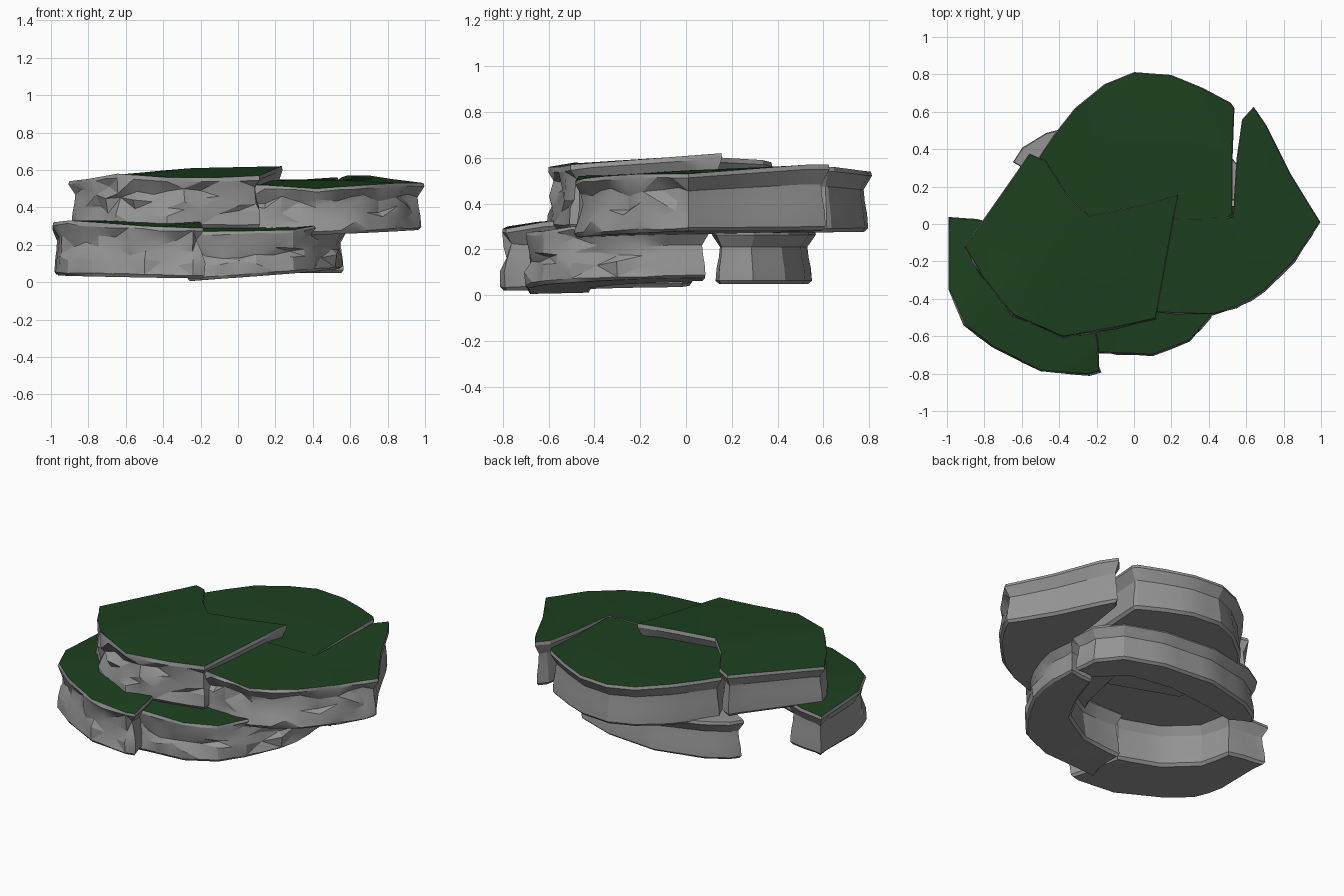
import bpy, bmesh, random
from mathutils import Vector

if "Cube" in bpy.data.objects:
    bpy.data.objects.remove(bpy.data.objects["Cube"])

random.seed(7)
grass = bpy.data.materials.new("grass")
grass.diffuse_color = (0.012, 0.052, 0.014, 1)
grass.use_nodes = True
grass.node_tree.nodes["Principled BSDF"].inputs["Base Color"].default_value = grass.diffuse_color
rock = bpy.data.materials.new("rock")
rock.diffuse_color = (0.3, 0.3, 0.3, 1)
rock.use_nodes = True
rock.node_tree.nodes["Principled BSDF"].inputs["Base Color"].default_value = rock.diffuse_color

# wall section: (height fraction, inset, inset on the front, roughness)
SECTION = [(0.0, 0.035, 0.015, 0.0), (0.06, 0.02, 0.0, 0.15), (0.3, 0.025, 0.005, 0.7),
           (0.5, 0.035, 0.015, 1.0), (0.7, 0.04, 0.025, 1.0), (0.93, 0.003, 0.003, 0.2),
           (1.0, 0.008, 0.01, 0.0)]


def resample(pts, step=0.1):
    """Split long outline edges so the walls get enough facets."""
    out = []
    for a, b in zip(pts, pts[1:] + pts[:1]):
        a, b = Vector(a), Vector(b)
        n = max(1, round((b - a).xy.length / step))
        out += [a.lerp(b, i / n) for i in range(n)]
    return out


def slab(name, outline, bottom, grassy=True, rough=0.03):
    """Rock slab: anticlockwise outline (x, y, top z), bottom plane (z, dx, dy)."""
    pts = resample(outline)
    n = len(pts)
    normals = []
    for i in range(n):
        e1 = (pts[i] - pts[i - 1]).xy.normalized()
        e2 = (pts[(i + 1) % n] - pts[i]).xy.normalized()
        t = e1 + e2
        normals.append(Vector((t.y, -t.x)).normalized())
    bm = bmesh.new()
    rings = []
    for f, inset, front_inset, amount in SECTION:
        ring = []
        for p, nrm in zip(pts, normals):
            zb = bottom[0] + bottom[1] * p.x + bottom[2] * p.y
            # the front is craggy, the other sides stay smooth
            front = nrm.y < -0.25 and p.y < 0.05
            r = rough * amount if front else 0
            d = random.uniform(-r, r * 0.7) - (front_inset if front else inset)
            z = zb + (p.z - zb) * f + random.uniform(-r, r) * 0.9
            ring.append(bm.verts.new((p.x + nrm.x * d, p.y + nrm.y * d, z)))
        rings.append(ring)
    walls = []
    for lo, hi in zip(rings, rings[1:]):
        for i in range(n):
            j = (i + 1) % n
            walls.append(bm.faces.new((lo[i], lo[j], hi[j], hi[i])))
    top = bm.faces.new(rings[-1])
    base = bm.faces.new(list(reversed(rings[0])))
    top.material_index = 1 if grassy else 0
    bm.normal_update()
    craggy = [f for f in walls if f.normal.y < -0.1]
    bmesh.ops.triangulate(bm, faces=craggy + [top, base])
    me = bpy.data.meshes.new(name)
    bm.to_mesh(me)
    bm.free()
    me.materials.append(rock)
    me.materials.append(grass)
    ob = bpy.data.objects.new(name, me)
    bpy.context.collection.objects.link(ob)
    bpy.context.view_layer.objects.active = ob
    ob.select_set(True)
    bpy.ops.object.shade_smooth_by_angle(angle=0.4)
    ob.select_set(False)
    return ob


# upper layer: three overlapping slabs
slab("upper_left_slab", [
    (-.91, -.12, .54), (-.82, -.28, .55), (-.65, -.49, .58), (-.38, -.61, .56),
    (-.1, -.56, .56), (.12, -.51, .57), (.24, .16, .62), (0, .10, .615),
    (-.24, .05, .61), (-.36, .17, .60), (-.47, .34, .59), (-.56, .38, .58)],
    (.30, 0, .02))
slab("upper_back_slab", [
    (.2, -.2, .53), (.53, .05, .545), (.53, .35, .55), (.54, .62, .56), (.52, .65, .56),
    (.37, .73, .55), (.2, .8, .54), (0, .815, .54), (-.16, .75, .54),
    (-.32, .62, .55), (-.43, .48, .55), (-.51, .36, .55), (-.35, 0, .54)],
    (.265, 0, .015))
slab("upper_right_slab", [
    (0, -.45, .52), (.14, -.48, .52), (.42, -.49, .50), (.55, -.45, .51),
    (.7, -.36, .52), (.86, -.2, .53), (1.0, .01, .53), (.84, .27, .55),
    (.71, .53, .57), (.64, .63, .57), (.575, .56, .57), (.545, .35, .56),
    (.525, .04, .546), (.1, .03, .546)],
    (.25, .03, .02))

# lower layer: three crescents around an open middle
slab("lower_left_crescent", [
    (-.995, .04, .30), (-.995, -.35, .32), (-.91, -.54, .33), (-.76, -.66, .32),
    (-.5, -.79, .30), (-.24, -.81, .29), (-.18, -.79, .29), (-.19, -.62, .32),
    (-.24, -.44, .33), (-.5, -.35, .33), (-.67, -.2, .33), (-.72, .0, .32),
    (-.84, .03, .31)],
    (.025, -.015, .01))
slab("lower_front_crescent", [
    (-.27, -.69, .27), (.1, -.705, .275), (.3, -.63, .28), (.41, -.5, .30),
    (.52, -.3, .28), (.58, -.08, .28), (.56, .1, .28), (.38, .1, .28),
    (.3, -.13, .29), (.22, -.28, .30), (.02, -.39, .30), (-.25, -.4, .31)],
    (.035, .07, .015))
slab("lower_back_crescent", [
    (.43, .11, .28), (.58, .13, .28), (.57, .3, .28), (.45, .45, .28),
    (.2, .54, .28), (-.15, .57, .28), (-.47, .49, .30), (-.6, .41, .30),
    (-.65, .33, .30), (-.5, .24, .30), (-.28, .28, .29), (0, .31, .28),
    (.26, .27, .28)],
    (.05, 0, 0), grassy=False)
